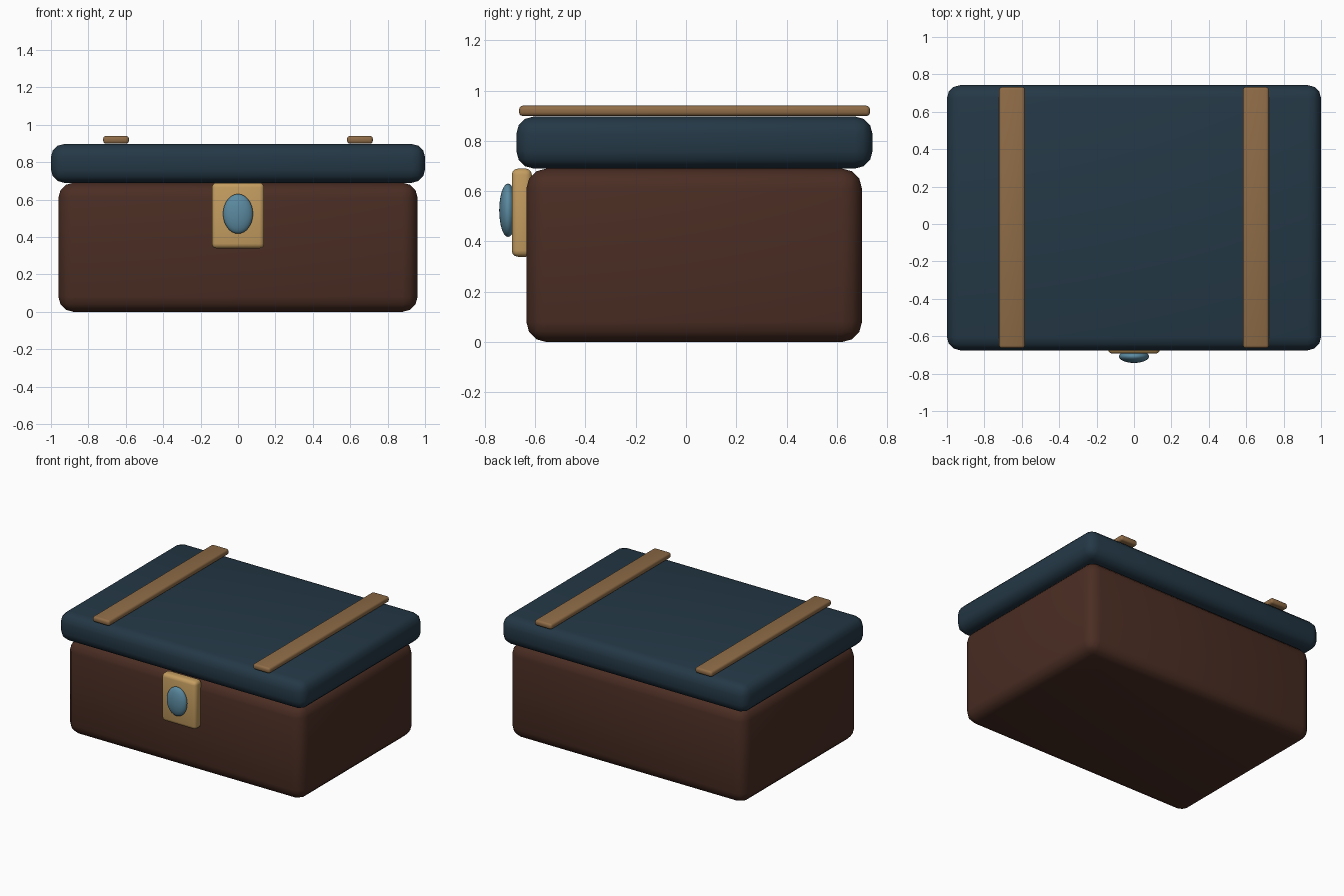
import bpy

if "Cube" in bpy.data.objects:
    bpy.data.objects.remove(bpy.data.objects["Cube"])


def material(name, rgb):
    """Flat colour from 0-255 sRGB."""
    lin = [((c / 255 + 0.055) / 1.055) ** 2.4 for c in rgb]
    m = bpy.data.materials.new(name)
    m.diffuse_color = (*lin, 1)
    m.use_nodes = True
    m.node_tree.nodes["Principled BSDF"].inputs["Base Color"].default_value = m.diffuse_color
    return m


leather = material("brown_leather", (74, 45, 35))
navy = material("dark_blue", (36, 56, 70))
tan = material("tan_strap", (143, 108, 71))
brass = material("brass", (196, 157, 96))
blue = material("blue_gem", (91, 138, 160))


def box(name, lo, hi, bevel, mat, segments=3):
    """Rounded box between two corners."""
    bpy.ops.mesh.primitive_cube_add(size=1)
    ob = bpy.context.object
    ob.name = name
    for v in ob.data.vertices:
        v.co = [(a + b) / 2 + c * (b - a) for a, b, c in zip(lo, hi, v.co)]
    mod = ob.modifiers.new("rounded_edges", 'BEVEL')
    mod.width = bevel
    mod.segments = segments
    ob.data.materials.append(mat)
    bpy.ops.object.modifier_apply(modifier=mod.name)
    bpy.ops.object.shade_smooth_by_angle(angle=0.6)
    return ob


# Body and overhanging lid
box("chest_body", (-0.96, -0.635, 0), (0.96, 0.70, 0.69), 0.08, leather)
box("chest_lid", (-1, -0.675, 0.69), (1, 0.742, 0.897), 0.07, navy)

# Straps across the lid
for side, x in (("left", -0.652), ("right", 0.652)):
    box(side + "_strap", (x - 0.069, -0.664, 0.899),
        (x + 0.069, 0.732, 0.94), 0.015, tan)

# Clasp plate with oval gem
box("clasp_plate", (-0.14, -0.693, 0.339), (0.14, -0.613, 0.69), 0.025, brass)
bpy.ops.mesh.primitive_uv_sphere_add(segments=32, ring_count=16, radius=1)
gem = bpy.context.object
gem.name = "clasp_gem"
for v in gem.data.vertices:
    v.co = (v.co.x * 0.08, v.co.y * 0.035 - 0.708, v.co.z * 0.106 + 0.524)
gem.data.materials.append(blue)
bpy.ops.object.shade_smooth()
